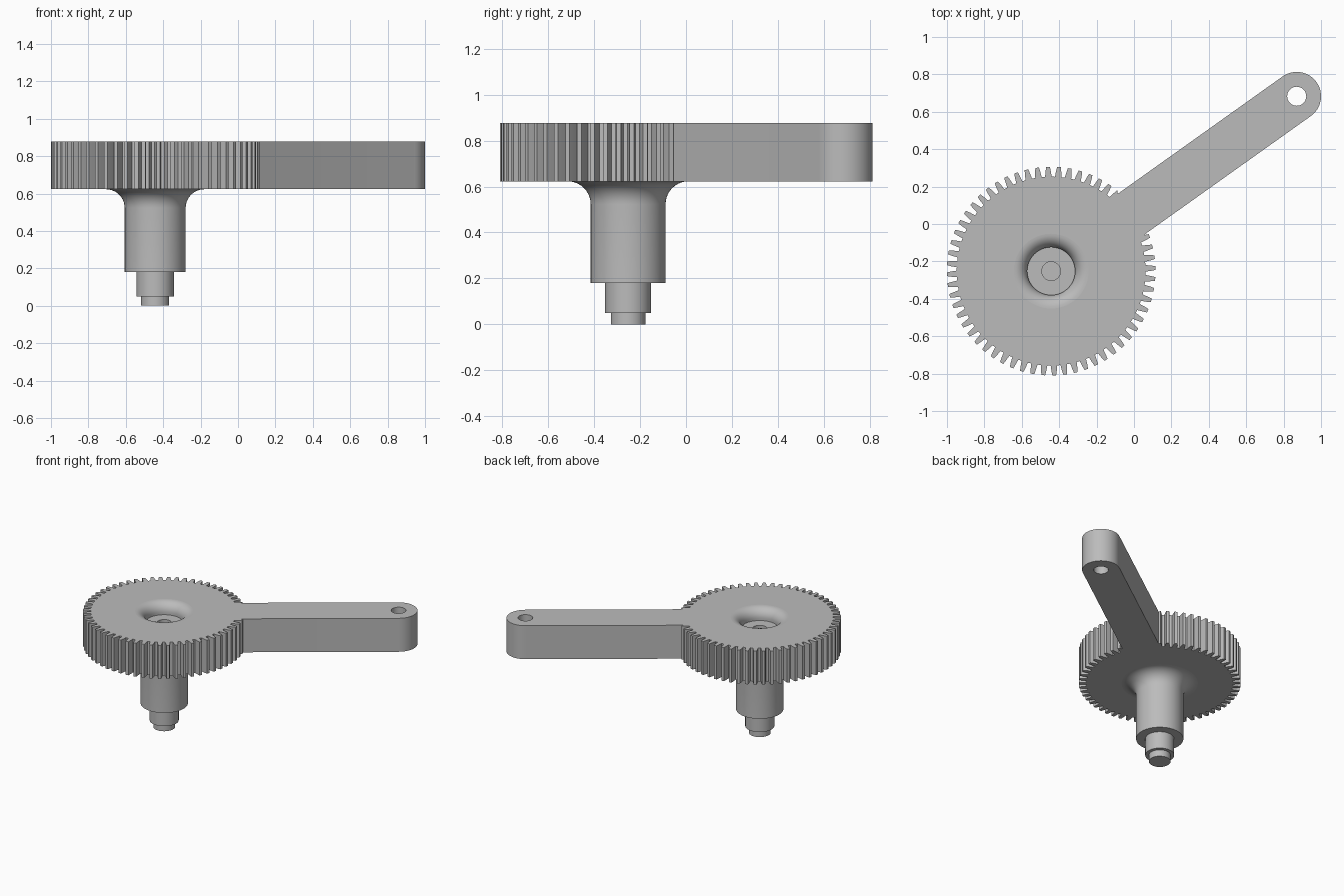
import bpy, bmesh, math
from mathutils import Vector

cube = bpy.data.objects.get("Cube")
if cube:
    bpy.data.objects.remove(cube)

# Main dimensions
HUB = Vector((-0.443, -0.252, 0))
TIP = Vector((0.87, 0.683, 0))
Z_LOW, Z_TOP = 0.623, 0.877
TEETH, ROOT_R, TIP_R = 60, 0.505, 0.558
ARM_R, PIN_R, DISH_R = 0.13, 0.051, 0.2

grey = bpy.data.materials.new("plain grey")
grey.diffuse_color = (0.5, 0.5, 0.5, 1)
grey.use_nodes = True
grey.node_tree.nodes["Principled BSDF"].inputs["Base Color"].default_value = (0.5, 0.5, 0.5, 1)


def finish(name, bm):
    bmesh.ops.recalc_face_normals(bm, faces=bm.faces)
    mesh = bpy.data.meshes.new(name)
    bm.to_mesh(mesh)
    bm.free()
    obj = bpy.data.objects.new(name, mesh)
    bpy.context.collection.objects.link(obj)
    mesh.materials.append(grey)
    bpy.ops.object.select_all(action='DESELECT')
    obj.select_set(True)
    bpy.context.view_layer.objects.active = obj
    bpy.ops.object.shade_smooth_by_angle(angle=math.radians(30))
    return obj


def polar(centre, r, a):
    return centre + Vector((r * math.cos(a), r * math.sin(a), 0))


def circle(centre, r, n):
    return [polar(centre, r, math.tau * i / n) for i in range(n)]


def fillet(cr, cz, r, start, end, n=10):
    angles = [math.radians(start + (end - start) * i / n) for i in range(n + 1)]
    return [(cr + r * math.cos(a), cz + r * math.sin(a)) for a in angles]


# Gear and arm share one outline: teeth go round the rim, cut off where the arm joins
along = (TIP - HUB).normalized()
side = Vector((-along.y, along.x, 0))
arm_angle = math.atan2(along.y, along.x)
pitch = math.tau / TEETH
tooth = [(-0.33, ROOT_R), (-0.25, 0.535), (-0.17, TIP_R),
         (0.17, TIP_R), (0.25, 0.535), (0.33, ROOT_R)]
outline = []
first = math.radians(49.7)
for i in range(TEETH - 4):
    for offset, r in tooth:
        p = polar(HUB, r, first + (i + offset) * pitch)
        d = p - HUB
        if d.dot(along) < 0 or abs(d.dot(side)) > ARM_R:
            outline.append(p)
outline.append(HUB + along * 0.53 - side * ARM_R)
outline += [polar(TIP, ARM_R, arm_angle + math.pi * (i / 24 - 0.5)) for i in range(25)]
outline.append(HUB + along * 0.53 + side * ARM_R)

bm = bmesh.new()
for loop in (outline, circle(TIP, PIN_R, 32), circle(HUB, DISH_R, 64)):
    verts = [bm.verts.new((p.x, p.y, Z_LOW)) for p in loop]
    for a, b in zip(verts, verts[1:] + verts[:1]):
        bm.edges.new((a, b))
bmesh.ops.triangle_fill(bm, use_beauty=True, edges=bm.edges[:])
bmesh.ops.dissolve_limit(bm, angle_limit=0.01, verts=[], edges=[])
top = bmesh.ops.extrude_face_region(bm, geom=bm.faces[:])["geom"]
bmesh.ops.translate(bm, vec=(0, 0, Z_TOP - Z_LOW),
                    verts=[v for v in top if isinstance(v, bmesh.types.BMVert)])
finish("gear_with_arm", bm)

# Stepped shaft with a flared neck below and a rounded dish with a small bore on top
profile = [(0, 0), (0.075, 0), (0.075, 0.05), (0.1, 0.05), (0.1, 0.18), (0.163, 0.18)]
profile += fillet(0.263, Z_LOW - 0.1, 0.1, 180, 90)
profile += [(0.263, Z_LOW + 0.01), (DISH_R, Z_LOW + 0.01)]
profile += fillet(DISH_R, Z_TOP - 0.072, 0.072, 90, 180)
profile += [(0.128, 0.79), (0.05, 0.79), (0.05, 0.65), (0, 0.65)]
bm = bmesh.new()
verts = [bm.verts.new((HUB.x + r, HUB.y, z)) for r, z in profile]
edges = [bm.edges.new(pair) for pair in zip(verts, verts[1:])]
bmesh.ops.spin(bm, geom=verts + edges, cent=HUB, axis=(0, 0, 1),
               angle=math.tau, steps=64, use_duplicate=False)
bmesh.ops.remove_doubles(bm, verts=bm.verts[:], dist=0.0005)
finish("stepped_shaft", bm)
